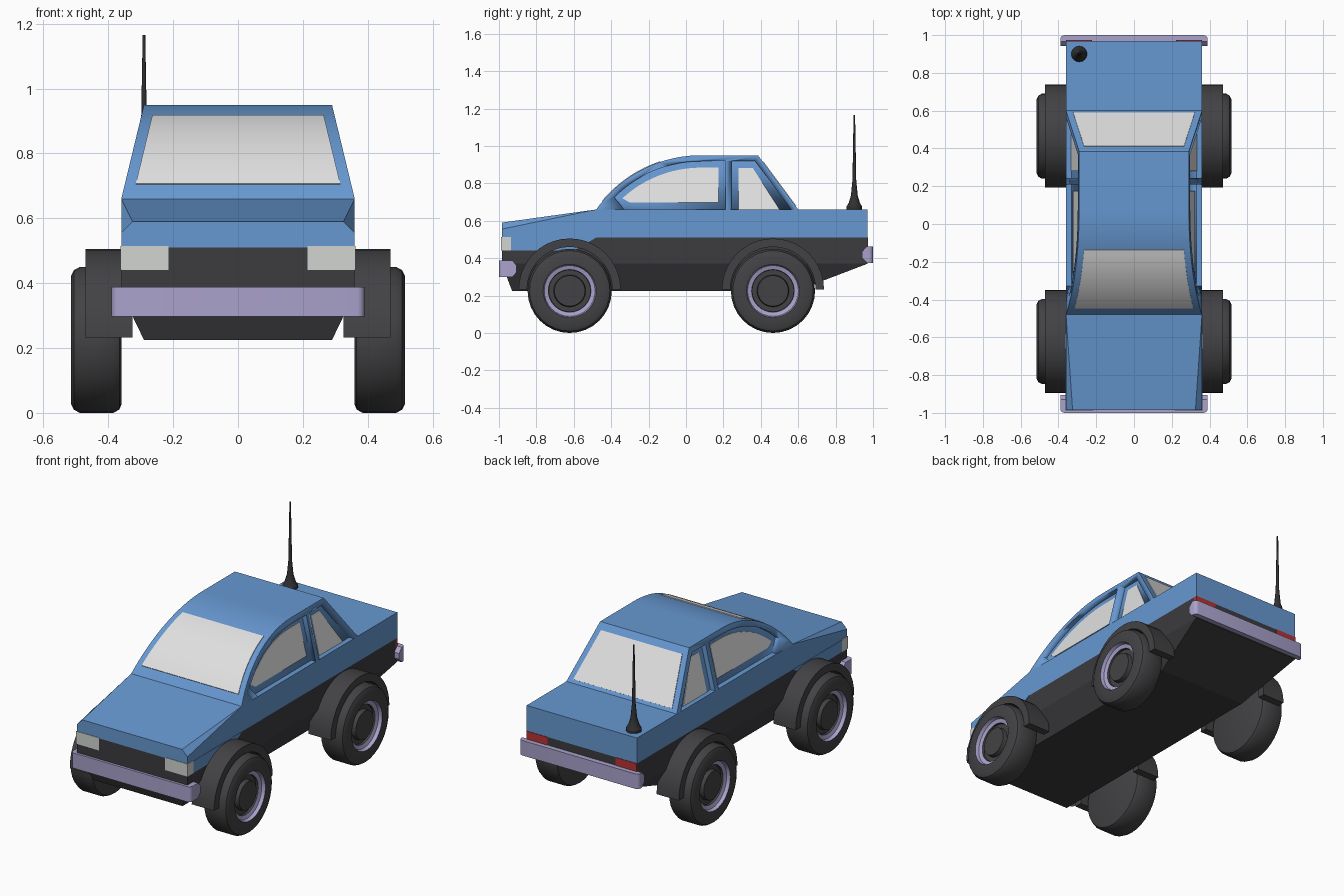
import bpy, bmesh, math

old = bpy.data.objects.get("Cube")
if old:
    bpy.data.objects.remove(old, do_unlink=True)


def material(name, *rgb):
    m = bpy.data.materials.new(name)
    m.use_nodes = True
    m.diffuse_color = (*rgb, 1)
    m.node_tree.nodes["Principled BSDF"].inputs["Base Color"].default_value = (*rgb, 1)
    return m


BLUE = material("blue paint", 0.135, 0.315, 0.64)
DARK = material("dark plastic", 0.045, 0.044, 0.049)
RUBBER = material("tyre rubber", 0.055, 0.055, 0.059)
GLASS = material("pale glass", 0.75, 0.75, 0.75)
LAMP = material("headlight", 0.64, 0.66, 0.64)
LILAC = material("lilac trim", 0.40, 0.36, 0.60)
RED = material("tail light red", 0.48, 0.032, 0.034)
BLACK = material("antenna black", 0.03, 0.03, 0.032)


def loft(name, rings, mat, smooth=30):
    """Skin a row of matching closed rings and cap both ends."""
    bm = bmesh.new()
    rows = [[bm.verts.new(p) for p in ring] for ring in rings]
    n = len(rows[0])
    for a, b in zip(rows, rows[1:]):
        for i in range(n):
            j = (i + 1) % n
            bm.faces.new((a[i], a[j], b[j], b[i]))
    bm.faces.new(rows[0])
    bm.faces.new(rows[-1])
    bmesh.ops.remove_doubles(bm, verts=bm.verts, dist=1e-5)
    bmesh.ops.recalc_face_normals(bm, faces=bm.faces)
    mesh = bpy.data.meshes.new(name)
    bm.to_mesh(mesh)
    bm.free()
    mesh.materials.append(mat)
    mesh.shade_smooth()
    mesh.set_sharp_from_angle(angle=math.radians(smooth))
    ob = bpy.data.objects.new(name, mesh)
    bpy.context.collection.objects.link(ob)
    return ob


def prism(name, outline, x0, x1, mat):
    """Extrude a (y, z) outline along x; x0 and x1 are numbers or functions of z."""
    f = [v if callable(v) else (lambda z, v=v: v) for v in (x0, x1)]
    return loft(name, [[(g(z), y, z) for y, z in outline] for g in f], mat)


def box(name, x0, x1, y0, y1, z0, z1, mat):
    return prism(name, [(y0, z0), (y1, z0), (y1, z1), (y0, z1)], x0, x1, mat)


def rect(x, y0, y1, z):
    return [(x, y0, z), (x, y1, z), (-x, y1, z), (-x, y0, z)]


HALF, BELT, ROOF, SILL = 0.36, 0.66, 0.95, 0.51
FRONT, BACK = -0.985, 0.97


def side(z):
    """Half width of the tapering cabin."""
    return HALF - 0.07 * (z - BELT) / (ROOF - BELT)


def arc(radius, z0, z1, steps=12):
    """Points of the curved roof line between two heights."""
    cy, cz = 0.08, 0.264
    a0, a1 = (math.asin(min(1, (z - cz) / radius)) for z in (z0, z1))
    angles = [a0 + (a1 - a0) * i / steps for i in range(steps + 1)]
    return [(cy - radius * math.cos(a), cz + radius * math.sin(a)) for a in angles]


# Lower hull, tapering to the floor
loft("lower_body", [rect(0.29, -0.93, 0.59, 0.225), rect(HALF, FRONT, BACK, 0.37),
                    rect(HALF, FRONT, BACK, SILL)], DARK, 10)


# Painted upper body with a chamfered, sloping bonnet
def body_ring(y, shoulder, inner, top):
    right = [(HALF, y, SILL), (HALF, y, shoulder), (inner, y, top)]
    return right + [(-x, y, z) for x, y, z in reversed(right)]


loft("upper_body", [body_ring(FRONT, 0.555, 0.325, 0.59), body_ring(-0.48, BELT, HALF, BELT),
                    body_ring(BACK, BELT, HALF, BELT)], BLUE, 5)
prism("front_wing_panel", [(-0.96, 0.44), (-0.6, 0.44), (-0.48, SILL), (-0.96, SILL)],
      -HALF - 0.002, HALF + 0.002, BLUE)

# Cabin with recessed side windows
cabin = prism("cabin", arc(0.686, BELT, ROOF, 20) + [(0.385, ROOF), (0.6, BELT)],
              lambda z: side(z), lambda z: -side(z), BLUE)
openings = {
    "front": [(-0.32, 0.65)] + arc(0.654, 0.725, 0.918) + [(0.21, 0.918), (0.21, 0.65)],
    "rear": [(0.243, 0.65), (0.243, 0.918), (0.37, 0.918), (0.57, 0.65)],
}
panes = {
    "front": [(-0.3, 0.697)] + arc(0.62, 0.72, 0.884) + [(0.175, 0.884), (0.175, 0.697)],
    "rear": [(0.28, BELT), (0.28, 0.882), (0.357, 0.882), (0.5, BELT)],
}
DEPTH = 0.03
for s, label in ((1, "left"), (-1, "right")):
    for place in openings:
        cutter = prism("window_cutter", openings[place], lambda z: s * (side(z) - DEPTH),
                       lambda z: s * (side(z) + 0.1), BLUE)
        cutter.hide_render = True
        mod = cabin.modifiers.new("window", "BOOLEAN")
        mod.operation, mod.solver, mod.object = "DIFFERENCE", "EXACT", cutter
        bpy.context.view_layer.objects.active = cabin
        bpy.ops.object.modifier_apply(modifier=mod.name)
        bpy.data.objects.remove(cutter, do_unlink=True)
        prism(f"{label}_{place}_window", panes[place], lambda z: s * (side(z) - DEPTH - 0.003),
              lambda z: s * (side(z) - DEPTH + 0.003), GLASS)


# Windscreen and rear window as thin plates on the shell
def screen(name, path, dy, dz):
    rings = []
    for y, z in path:
        x = side(z) - 0.034
        outer, inner = (y + dy, z + dz), (y - dy, z - dz)
        rings.append([(x, *outer), (-x, *outer), (-x, *inner), (x, *inner)])
    loft(name, rings, GLASS)


screen("windscreen", arc(0.686, 0.705, 0.915), -0.002, 0.003)
slope = (0.6 - 0.385) / (ROOF - BELT)
screen("rear_window", [(0.6 - slope * (z - BELT), z) for z in (0.677, 0.915)], 0.003, 0.002)

# Lamps
for s, label in ((1, "left"), (-1, "right")):
    box(f"{label}_headlight", s * 0.215, s * 0.363, FRONT - 0.003, -0.935, 0.44, 0.514, LAMP)
    box(f"{label}_tail_light", s * 0.222, s * 0.36, 0.95, BACK + 0.003, 0.44, SILL, RED)


# Bumpers, rounded at the outer corners
def bumper(name, s, inner, z0, z1):
    ob = prism(name, [(s, z0), (s * (inner + 0.025), z0), (s * inner, z0 + 0.027),
                      (s * inner, z1 - 0.027), (s * (inner + 0.025), z1), (s, z1)],
               -0.39, 0.39, LILAC)
    bm = bmesh.new()
    bm.from_mesh(ob.data)
    corners = [e for e in bm.edges if all(abs(v.co.y - s) < 1e-4 for v in e.verts)
               and abs(e.verts[0].co.x - e.verts[1].co.x) < 1e-4]
    bmesh.ops.bevel(bm, geom=corners, offset=0.022, segments=4, profile=0.5, affect="EDGES")
    bm.to_mesh(ob.data)
    bm.free()
    ob.data.set_sharp_from_angle(angle=math.radians(30))


bumper("front_bumper", -1, 0.905, 0.298, 0.388)
bumper("rear_bumper", 1, 0.942, 0.375, 0.463)


# Wheels and arches
def circle(x, r, cy, cz, n=32):
    turns = [2 * math.pi * i / n for i in range(n)]
    return [(x, cy + r * math.cos(t), cz + r * math.sin(t)) for t in turns]


tyre_profile = [(0.36, 0.2), (0.366, 0.215), (0.385, 0.225), (0.488, 0.225), (0.506, 0.215),
                (0.515, 0.197), (0.515, 0.142), (0.495, 0.136), (0.488, 0.114), (0.475, 0.112),
                (0.475, 0.086), (0.5, 0.082)]
for cy, place in ((-0.622, "front"), (0.465, "rear")):
    for s, label in ((1, "left"), (-1, "right")):
        wheel = loft(f"{label}_{place}_wheel",
                     [circle(s * x, r, cy, 0.225) for x, r in tyre_profile], RUBBER)
        wheel.data.materials.append(LILAC)
        for face in wheel.data.polygons:
            r = math.hypot(face.center.y - cy, face.center.z - 0.225)
            face.material_index = int(0.116 < r < 0.141)
        half = [math.pi * i / 20 for i in range(21)]
        ring = [(cy + 0.273 * math.cos(a), 0.232 + 0.273 * math.sin(a)) for a in half]
        ring += [(cy + 0.228 * math.cos(a), 0.232 + 0.228 * math.sin(a)) for a in reversed(half)]
        prism(f"{label}_{place}_arch", ring, s * 0.325, s * 0.47, RUBBER)

# Whip antenna on the rear deck
whip = [(0.65, 0.042), (0.675, 0.042), (0.695, 0.03), (0.735, 0.018), (0.82, 0.01),
        (1.0, 0.007), (1.165, 0.004)]
loft("antenna", [[(-0.29 + r * math.cos(t), 0.9 + r * math.sin(t), z)
                  for t in (math.pi * i / 8 for i in range(16))] for z, r in whip], BLACK)
